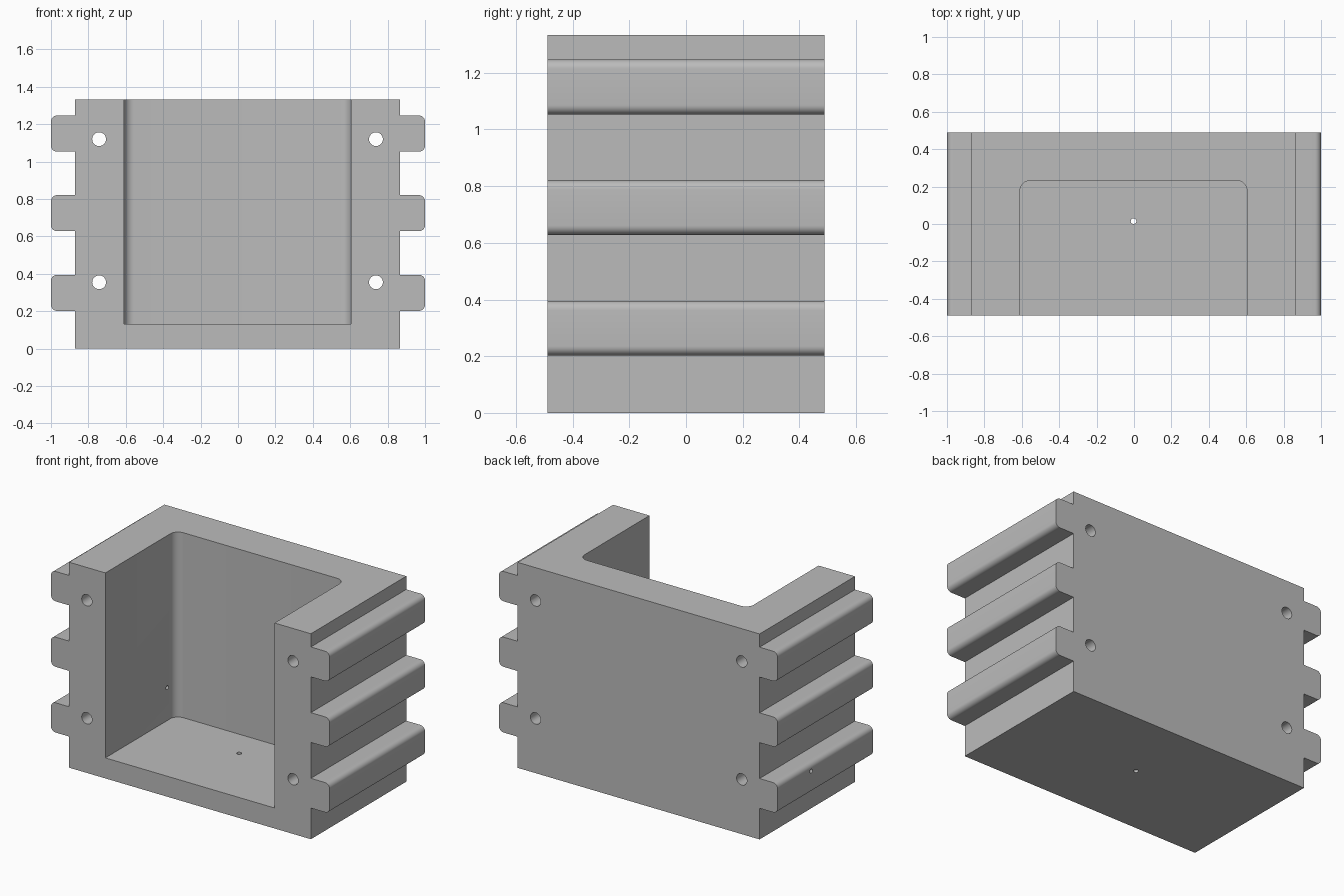
import bpy, bmesh
from math import radians, sin, cos, pi
from mathutils import Matrix

if "Cube" in bpy.data.objects:
    bpy.data.objects.remove(bpy.data.objects["Cube"], do_unlink=True)

MID = -0.0025                  # centre line of the body
HALF, DEPTH, TOP = 0.868, 0.489, 1.333
RIBS = [(0.202, 0.395), (0.628, 0.821), (1.053, 1.247)]

grey = bpy.data.materials.new("plain grey")
grey.use_nodes = True
grey.diffuse_color = (0.5, 0.5, 0.5, 1)
grey.node_tree.nodes["Principled BSDF"].inputs["Base Color"].default_value = (0.5, 0.5, 0.5, 1)


def arc(cx, cy, r, start, end, steps=8):
    angles = [radians(start + (end - start) * i / steps) for i in range(steps + 1)]
    return [(cx + r * cos(a), cy + r * sin(a)) for a in angles]


def make_object(name, bm):
    bmesh.ops.recalc_face_normals(bm, faces=bm.faces)
    mesh = bpy.data.meshes.new(name)
    bm.to_mesh(mesh)
    bm.free()
    mesh.materials.append(grey)
    obj = bpy.data.objects.new(name, mesh)
    bpy.context.collection.objects.link(obj)
    return obj


def extrude(name, points, offset):
    bm = bmesh.new()
    face = bm.faces.new([bm.verts.new(p) for p in points])
    moved = bmesh.ops.extrude_face_region(bm, geom=[face])["geom"]
    bmesh.ops.translate(bm, vec=offset, verts=[g for g in moved if isinstance(g, bmesh.types.BMVert)])
    return make_object(name, bm)


def drill(name, location, radius, length, axis):
    bm = bmesh.new()
    turn = {"X": Matrix.Rotation(pi / 2, 4, "Y"), "Y": Matrix.Rotation(pi / 2, 4, "X"),
            "Z": Matrix.Identity(4)}[axis]
    bmesh.ops.create_cone(bm, cap_ends=True, segments=32, radius1=radius, radius2=radius,
                          depth=length, matrix=Matrix.Translation(location) @ turn)
    return make_object(name, bm)


def side_outline(side):
    """One side of the front outline from bottom to top, with rounded ribs."""
    wall, tip, r = MID + side * HALF, 1.0, 0.033
    points = [(wall, 0)]
    for low, high in RIBS:
        rounded = arc(tip - r, low + r, r, -90, 0) + arc(tip - r, high - r, r, 0, 90)
        points += [(wall, low)] + [(side * x, z) for x, z in rounded] + [(wall, high)]
    return points + [(wall, TOP)]


# Ribbed block
outline = side_outline(1) + side_outline(-1)[::-1]
block = extrude("ribbed_block", [(x, -DEPTH, z) for x, z in outline], (0, 2 * DEPTH, 0))

# Open pocket with rounded rear corners
half, back, r = 0.607, 0.232, 0.055
plan = [(-half, -0.7), (half, -0.7)]
plan += arc(half - r, back - r, r, 0, 90) + arc(r - half, back - r, r, 90, 180)
cutters = [extrude("pocket_cutter", [(x + MID, y, 0.133) for x, y in plan], (0, 0, 2))]

# Bolt holes from front to back
for x in (-0.74, 0.74):
    for z in (0.355, 1.12):
        cutters.append(drill("bolt_hole_cutter", (x + MID, 0, z), 0.037, 1.4, "Y"))

# Pin holes through the floor and one side wall
cutters.append(drill("floor_pin_cutter", (MID, 0.015, 0.05), 0.015, 0.4, "Z"))
cutters.append(drill("side_pin_cutter", (-0.8, 0.145, 0.347), 0.013, 0.7, "X"))

bpy.context.view_layer.objects.active = block
for cutter in cutters:
    cutter.hide_render = True
    cut = block.modifiers.new(cutter.name, "BOOLEAN")
    cut.operation, cut.solver, cut.object = "DIFFERENCE", "EXACT", cutter
    bpy.ops.object.modifier_apply(modifier=cut.name)
    bpy.data.objects.remove(cutter, do_unlink=True)

bpy.ops.object.select_all(action="DESELECT")
block.select_set(True)
bpy.ops.object.shade_smooth_by_angle(angle=radians(30))
